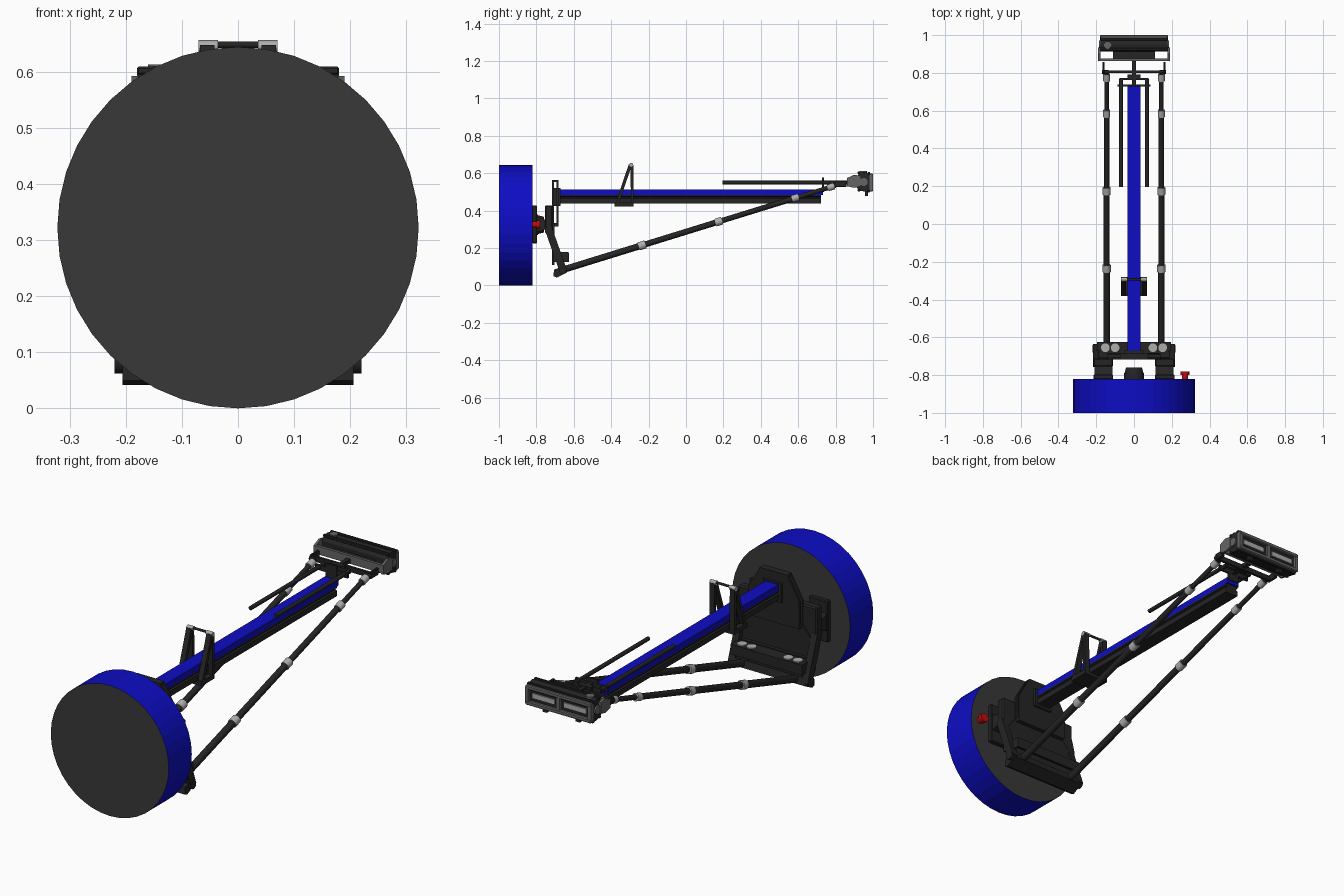
import bpy, bmesh, math
from mathutils import Vector


def material(name, rgb):
    m = bpy.data.materials.new(name)
    m.diffuse_color = (*rgb, 1)
    return m


BLUE = material("blue_paint", (0.004, 0.004, 0.55))
DARK = material("dark_metal", (0.018, 0.018, 0.018))
CAP = material("dark_cap", (0.04, 0.04, 0.04))
MID = material("mid_grey", (0.13, 0.13, 0.13))
LIGHT = material("light_metal", (0.42, 0.42, 0.42))
RED = material("red_knob", (0.5, 0.004, 0.004))


def finish(name, bm, mat):
    bmesh.ops.recalc_face_normals(bm, faces=bm.faces)
    me = bpy.data.meshes.new(name)
    bm.to_mesh(me)
    bm.free()
    me.materials.append(mat)
    ob = bpy.data.objects.new(name, me)
    bpy.context.collection.objects.link(ob)
    return ob


def prism(name, pts, axis, a, b, mat=DARK, bevel=0):
    """Extrude a 2D profile along axis: x -> (y,z), y -> (x,z), z -> (x,y)."""
    def place(p):
        c = list(p)
        c.insert("xyz".index(axis), a)
        return c
    bm = bmesh.new()
    f = bm.faces.new([bm.verts.new(place(p)) for p in pts])
    new = bmesh.ops.extrude_face_region(bm, geom=[f])["geom"]
    d = Vector((0, 0, 0))
    d["xyz".index(axis)] = b - a
    bmesh.ops.translate(bm, vec=d, verts=[v for v in new if isinstance(v, bmesh.types.BMVert)])
    ob = finish(name, bm, mat)
    if bevel:
        m = ob.modifiers.new("bevel", "BEVEL")
        m.width, m.segments = bevel, 1
    return ob


def box(name, x0, x1, y0, y1, z0, z1, mat=DARK, bevel=0):
    return prism(name, [(x0, y0), (x1, y0), (x1, y1), (x0, y1)], "z", z0, z1, mat, bevel)


def rod(name, p, q, r, mat=DARK, r2=None, n=16, smooth=True):
    p, q = Vector(p), Vector(q)
    bm = bmesh.new()
    bmesh.ops.create_cone(bm, cap_ends=True, segments=n, radius1=r,
                          radius2=r if r2 is None else r2, depth=(q - p).length)
    bm.transform((q - p).to_track_quat("Z", "Y").to_matrix().to_4x4())
    bmesh.ops.translate(bm, vec=(p + q) / 2, verts=bm.verts)
    for f in bm.faces:
        f.smooth = smooth and len(f.verts) == 4
    for e in bm.edges:
        e.smooth = not any(len(f.verts) > 4 for f in e.link_faces)
    return finish(name, bm, mat)


def bar(name, p, q, w, x0, x1, mat=DARK):
    """Flat bar in the yz plane from p to q, w wide."""
    p, q = Vector(p), Vector(q)
    n = Vector((p.y - q.y, q.x - p.x)).normalized() * w / 2
    return prism(name, [tuple(p + n), tuple(p - n), tuple(q - n), tuple(q + n)], "x", x0, x1, mat)


def sym(half):
    return half + [(-x, z) for x, z in reversed(half)]


# Drum with blue rim and dark end faces
drum = rod("drum", (0, -1, 0.322), (0, -0.82, 0.322), 0.322, BLUE, n=40, smooth=False)
drum.data.materials.append(CAP)
for f in drum.data.polygons:
    if len(f.vertices) > 4:
        f.material_index = 1

# Central hub and red knob
rod("hub_base", (0, -0.82, 0.325), (0, -0.79, 0.325), 0.054, n=24)
rod("hub_nose", (0, -0.79, 0.325), (0, -0.76, 0.325), 0.05, r2=0.042, n=24)
rod("knob_stem", (0.27, -0.82, 0.325), (0.27, -0.80, 0.325), 0.016, RED)
rod("knob_head", (0.27, -0.80, 0.325), (0.27, -0.78, 0.325), 0.023, RED)

# Upright mounting plates
plate = sym([(0.14, 0.325), (0.14, 0.45), (0.075, 0.565)])
prism("upright_back_plate", plate, "y", -0.717, -0.707)
prism("upright_front_plate", plate, "y", -0.692, -0.682)
box("upright_top_bar", -0.075, 0.075, -0.717, -0.682, 0.553, 0.565)
prism("upright_lower_panel", sym([(0.19, 0.11), (0.19, 0.27), (0.14, 0.335)]), "y", -0.716, -0.704)
box("upright_foot", -0.14, 0.14, -0.717, -0.682, 0.315, 0.335)
box("beam_socket", -0.05, 0.05, -0.71, -0.67, 0.425, 0.52)

# Shelf with light discs
box("shelf_top", -0.195, 0.195, -0.705, -0.625, 0.163, 0.175)
box("shelf_front_lip", -0.195, 0.195, -0.635, -0.625, 0.125, 0.165)
box("shelf_back_bar", -0.215, 0.215, -0.708, -0.688, 0.125, 0.18)
prism("foot_bar", [(-0.71, 0.05), (-0.705, 0.085), (-0.645, 0.105), (-0.635, 0.07), (-0.69, 0.042)],
      "x", -0.206, 0.206)

for s, side in ((-1, "left"), (1, "right")):
    for x in (0.1, 0.152):
        rod("shelf_disc_" + side, (s * x, -0.655, 0.174), (s * x, -0.655, 0.18), 0.023, LIGHT, n=20)
    box("shelf_end_" + side, s * 0.185, s * 0.195, -0.705, -0.625, 0.125, 0.17)

    # H-shaped hinge bracket between drum and frame
    box("hinge_drum_flange_" + side, s * 0.11, s * 0.215, -0.822, -0.797, 0.225, 0.428, bevel=0.004)
    prism("hinge_web_" + side, [(-0.80, 0.285), (-0.80, 0.368), (-0.75, 0.35), (-0.75, 0.30)],
          "x", s * 0.115, s * 0.21)
    box("hinge_frame_flange_" + side, s * 0.11, s * 0.215, -0.755, -0.712, 0.28, 0.428, bevel=0.006)

    # Slanted side arm down to the foot
    bar("side_arm_" + side, (-0.738, 0.31), (-0.655, 0.075), 0.04, s * 0.185, s * 0.218)
    rod("arm_pivot_" + side, (s * 0.13, -0.66, 0.082), (s * 0.22, -0.66, 0.082), 0.02)

    # Telescopic strut with light collars
    X = s * 0.145

    def on(y):
        return (X, y, 0.083 + (y + 0.66) * 0.309)
    stops = [-0.67, -0.235, 0.175, 0.585, 0.8]
    for i, r in enumerate((0.0175, 0.016, 0.0145, 0.012)):
        rod("strut_section_" + side, on(stops[i]), on(stops[i + 1]), r)
    for y, r in ((-0.235, 0.022), (0.175, 0.021), (0.585, 0.019), (0.775, 0.018)):
        rod("strut_collar_" + side, on(y - 0.018), on(y + 0.018), r, LIGHT)

    # Guide rod beside the beam
    rod("guide_rod_" + side, (s * 0.069, 0.195, 0.55), (s * 0.069, 0.77, 0.55), 0.01)

    # Triangular handle side
    a, b = s * 0.042, s * 0.068
    bar("handle_slant_" + side, (-0.372, 0.425), (-0.298, 0.645), 0.017, a, b)
    bar("handle_upright_" + side, (-0.287, 0.425), (-0.289, 0.645), 0.015, a, b)
    bar("handle_base_" + side, (-0.382, 0.435), (-0.28, 0.435), 0.018, a, b)
    rod("handle_cap_" + side, (s * 0.036, -0.293, 0.645), (s * 0.07, -0.293, 0.645), 0.011, LIGHT, n=12)

    # Yoke ends and head side brackets
    box("yoke_end_" + side, s * 0.155, s * 0.168, 0.798, 0.858, 0.525, 0.56, bevel=0.003)
    rod("yoke_pin_" + side, (s * 0.135, 0.805, 0.54), (s * 0.17, 0.805, 0.54), 0.011)
    prism("head_bracket_" + side, [(0.862, 0.53), (0.862, 0.575), (0.90, 0.592), (0.935, 0.585),
                                   (0.935, 0.53), (0.90, 0.522)], "x", s * 0.178, s * 0.19, MID)
    rod("head_bolt_" + side, (s * 0.175, 0.95, 0.553), (s * 0.186, 0.95, 0.553), 0.022, MID, n=12)

# Handle cross bar and clamp plate under the beam
rod("handle_cross_bar", (-0.04, -0.293, 0.648), (0.04, -0.293, 0.648), 0.006)
box("handle_clamp", -0.068, 0.068, -0.382, -0.28, 0.422, 0.437)

# Main beam: blue cap rail over a grooved dark rail
box("beam_top", -0.035, 0.035, -0.685, 0.732, 0.484, 0.513, BLUE)
prism("beam_rail", sym([(0.035, 0.437), (0.035, 0.464), (0.027, 0.467), (0.027, 0.474),
                        (0.035, 0.477), (0.035, 0.484)]), "y", -0.685, 0.722)

# Beam tip cross pieces
box("tip_cross_bar", -0.088, 0.088, 0.728, 0.738, 0.535, 0.56)
box("tip_plate", -0.03, 0.03, 0.727, 0.737, 0.50, 0.578)
box("tip_rear_bar", -0.075, 0.075, 0.762, 0.774, 0.54, 0.56)
box("tip_block", -0.035, 0.035, 0.772, 0.792, 0.535, 0.562)
box("tip_neck", -0.01, 0.01, 0.73, 0.87, 0.54, 0.56)
box("yoke_bar", -0.165, 0.165, 0.80, 0.813, 0.53, 0.555)
box("head_mount_bar", -0.19, 0.19, 0.862, 0.876, 0.535, 0.575, MID)
box("head_mount_plate", -0.11, 0.11, 0.87, 0.92, 0.548, 0.562)

# Head housing with ribs, framed face and two slots
prism("head_body", [(0.912, 0.525), (0.912, 0.58), (0.928, 0.603), (0.95, 0.607), (0.985, 0.596),
                    (0.985, 0.508), (0.965, 0.50), (0.925, 0.508)], "x", -0.178, 0.178)
for y, z in ((0.925, 0.602), (0.978, 0.60), (0.925, 0.509), (0.976, 0.503)):
    box("head_rib", -0.18, 0.18, y - 0.007, y + 0.007, z - 0.007, z + 0.007, bevel=0.003)
for z in (0.512, 0.589):
    box("face_frame_rail", -0.18, 0.18, 0.98, 1.0, z - 0.01, z + 0.01, MID, 0.004)
for x in (-0.171, 0, 0.171):
    box("face_frame_post", x - 0.009, x + 0.009, 0.98, 0.999, 0.51, 0.59, MID)
for s in (-1, 1):
    box("face_slot", s * 0.025, s * 0.148, 0.98, 0.991, 0.538, 0.563, LIGHT)
    box("head_lower_hook", s * 0.09 - 0.012, s * 0.09 + 0.012, 0.957, 0.974, 0.478, 0.505)
rod("head_button", (-0.14, 0.947, 0.6), (-0.14, 0.947, 0.613), 0.02, MID)
